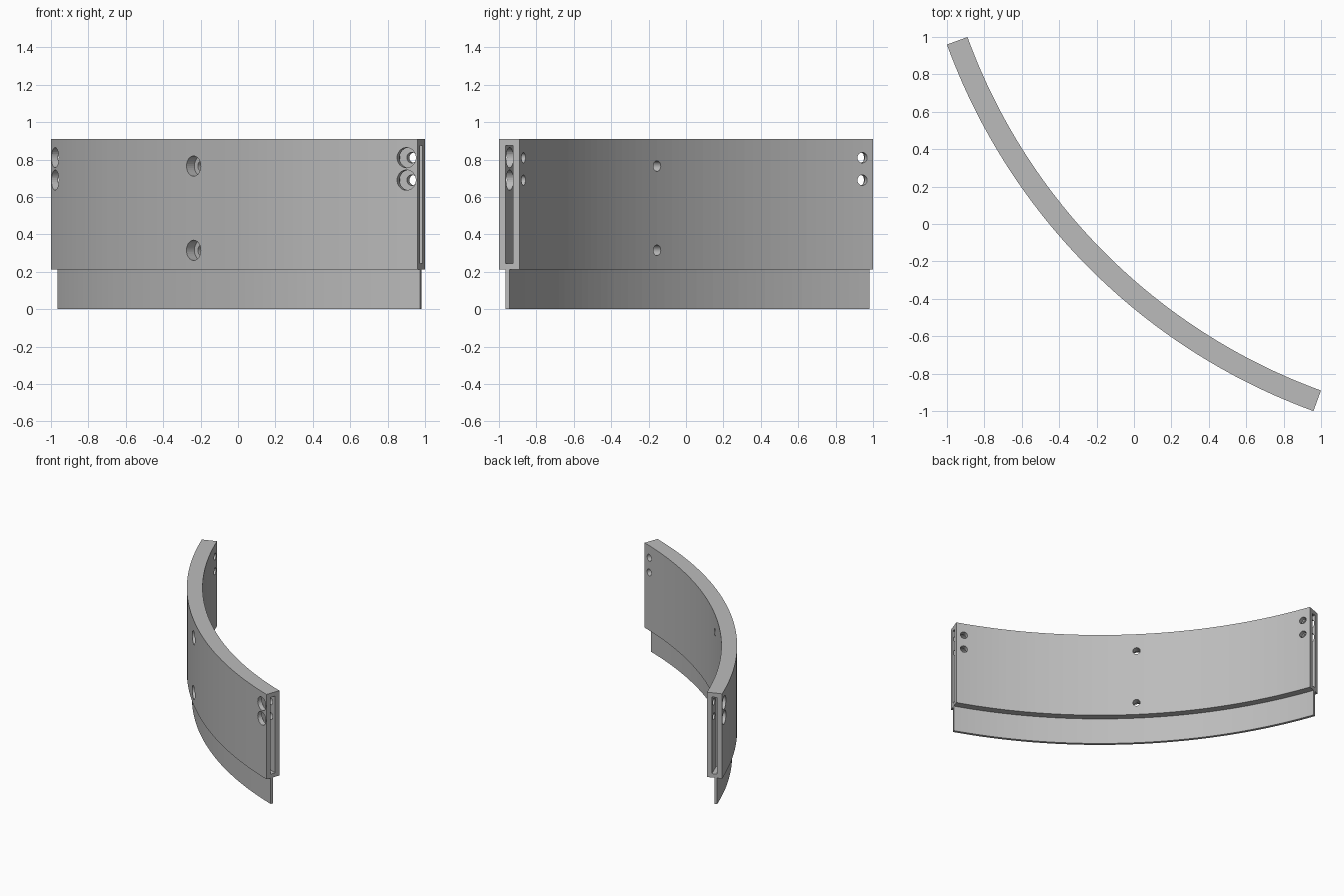
import bpy
import bmesh
from math import radians, cos, sin, pi
from mathutils import Matrix, Vector

CENTRE = 2.081                 # arc centre lies on the x = y diagonal
R_OUT, R_IN = 3.279, 3.162
START, END = 200, 250          # sweep in degrees
BASE, TOP = 0.213, 0.91

cube = bpy.data.objects.get("Cube")
if cube:
    bpy.data.objects.remove(cube, do_unlink=True)

grey = bpy.data.materials.new("plain grey")
grey.use_nodes = True
colour = (0.5, 0.5, 0.5, 1)
grey.diffuse_color = colour
grey.node_tree.nodes["Principled BSDF"].inputs["Base Color"].default_value = colour


def make_object(name, bm):
    bmesh.ops.recalc_face_normals(bm, faces=bm.faces)
    mesh = bpy.data.meshes.new(name)
    bm.to_mesh(mesh)
    bm.free()
    mesh.materials.append(grey)
    obj = bpy.data.objects.new(name, mesh)
    bpy.context.collection.objects.link(obj)
    return obj


def arc_band(name, r0, r1, z0, z1, a0, a1, steps):
    """Rectangular section swept along the arc."""
    bm = bmesh.new()
    rings = []
    for i in range(steps + 1):
        a = radians(a0 + (a1 - a0) * i / steps)
        rings.append([bm.verts.new((CENTRE + r * cos(a), CENTRE + r * sin(a), z))
                      for r, z in ((r0, z0), (r1, z0), (r1, z1), (r0, z1))])
    for p, q in zip(rings, rings[1:]):
        for k in range(4):
            n = (k + 1) % 4
            bm.faces.new((p[k], p[n], q[n], q[k]))
    bm.faces.new(rings[0])
    bm.faces.new(rings[-1])
    return make_object(name, bm)


def stepped_bore(name, angle, z, sides=32):
    """Counterbored screw hole along a radius, wide at the outer face."""
    a = radians(angle)
    radial = Vector((cos(a), sin(a), 0))
    turn = radial.to_track_quat('Z', 'Y').to_matrix().to_4x4()
    place = Matrix.Translation((CENTRE, CENTRE, z)) @ turn
    seat = R_OUT - 0.06
    profile = ((0.028, R_IN - 0.05), (0.028, seat), (0.054, seat), (0.054, R_OUT + 0.05))
    bm = bmesh.new()
    rings = [[bm.verts.new(place @ Vector((r * cos(2 * pi * i / sides),
                                           r * sin(2 * pi * i / sides), h)))
              for i in range(sides)] for r, h in profile]
    for p, q in zip(rings, rings[1:]):
        for i in range(sides):
            n = (i + 1) % sides
            bm.faces.new((p[i], p[n], q[n], q[i]))
    bm.faces.new(rings[0])
    bm.faces.new(rings[-1])
    return make_object(name, bm)


# Curved wall and the thin lip below it
wall = arc_band("curved_wall", R_IN, R_OUT, BASE, TOP, START, END, 50)
lip = arc_band("lower_lip", 3.219, 3.241, 0, BASE, START, END, 50)

# Slots in both ends
cutters = [arc_band("end_slot_cutter", 3.2, 3.241, 0.245, 0.875, a, b, 4)
           for a, b in ((START - 1, START + 2.3), (END - 2.3, END + 1))]

# Screw holes at both ends and in the middle
for angle, heights in ((START + 1.1, (0.81, 0.69)),
                       ((START + END) / 2, (0.765, 0.315)),
                       (END - 1.1, (0.81, 0.69))):
    cutters += [stepped_bore("bore_cutter", angle, z) for z in heights]

bpy.context.view_layer.objects.active = wall
for cutter in cutters:
    cutter.hide_render = True
    mod = wall.modifiers.new("cut", 'BOOLEAN')
    mod.operation = 'DIFFERENCE'
    mod.solver = 'EXACT'
    mod.object = cutter
    bpy.ops.object.modifier_apply(modifier=mod.name)
    bpy.data.objects.remove(cutter, do_unlink=True)
